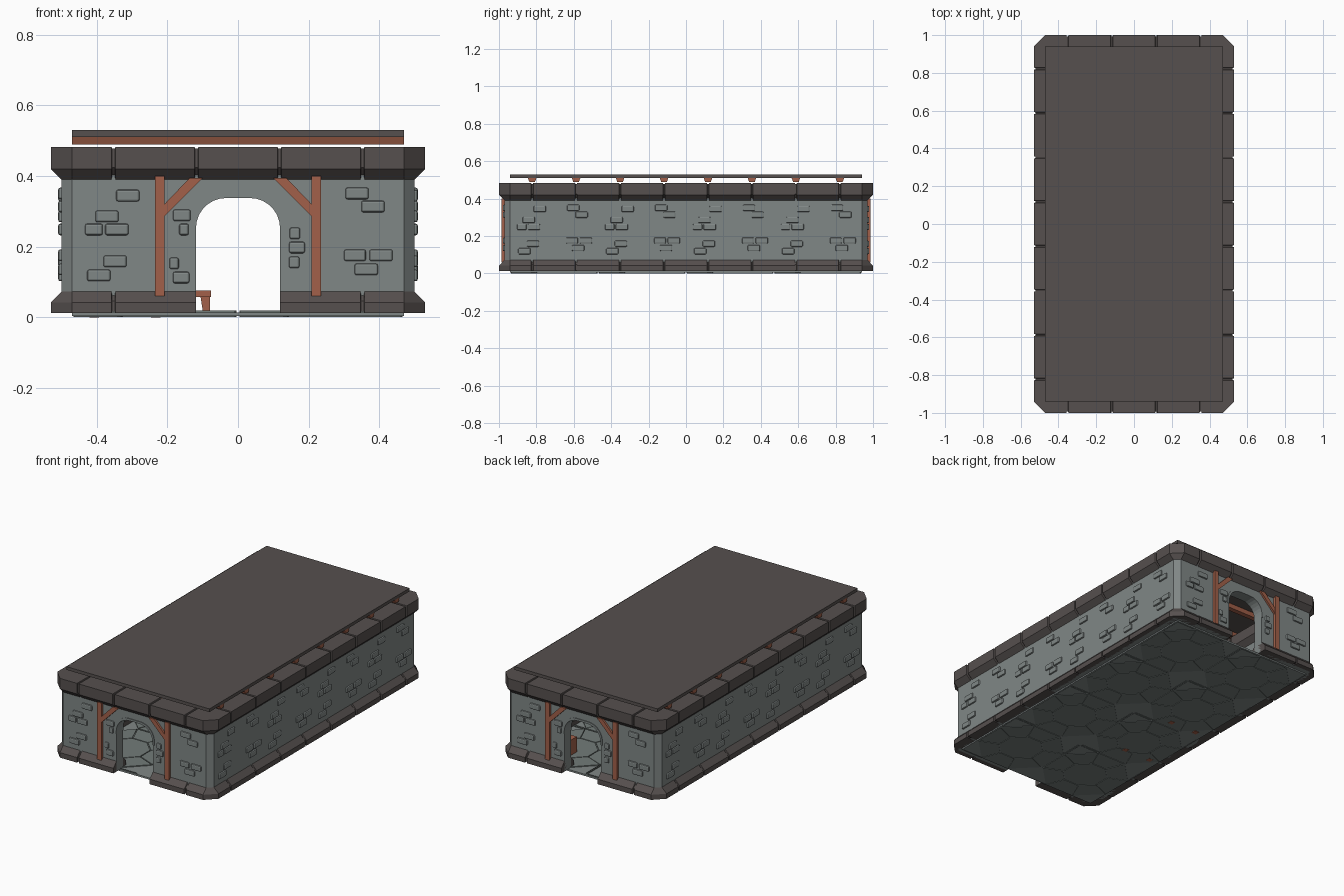
import bpy, bmesh, math

if "Cube" in bpy.data.objects:
    bpy.data.objects.remove(bpy.data.objects["Cube"])

HX, HY, T = 0.47, 0.94, 0.235      # wall centre lines and block pitch


def material(name, r, g, b):
    m = bpy.data.materials.new(name)
    m.diffuse_color = (r, g, b, 1)
    m.use_nodes = True
    m.node_tree.nodes["Principled BSDF"].inputs["Base Color"].default_value = m.diffuse_color
    return m


STONE = material("grey wall stone", 0.216, 0.242, 0.238)
FLOOR = material("floor stone", 0.17, 0.20, 0.19)
TRIM = material("dark trim stone", 0.093, 0.080, 0.077)
WOOD = material("red brown wood", 0.36, 0.118, 0.068)


def finish(name, bm, mat):
    bmesh.ops.recalc_face_normals(bm, faces=bm.faces)
    me = bpy.data.meshes.new(name)
    bm.to_mesh(me)
    bm.free()
    ob = bpy.data.objects.new(name, me)
    bpy.context.collection.objects.link(ob)
    me.materials.append(mat)
    return ob


def prism(bm, pts, lo, hi, axis):
    """Extrude a 2D outline along an axis."""
    def place(u, v, d):
        return {'x': (d, u, v), 'y': (u, d, v), 'z': (u, v, d)}[axis]
    a = [bm.verts.new(place(u, v, lo)) for u, v in pts]
    b = [bm.verts.new(place(u, v, hi)) for u, v in pts]
    bm.faces.new(a)
    bm.faces.new(b[::-1])
    for i in range(len(pts)):
        j = (i + 1) % len(pts)
        bm.faces.new((a[i], b[i], b[j], a[j]))


def rect(u, v, w, h):
    return [(u - w/2, v - h/2), (u + w/2, v - h/2), (u + w/2, v + h/2), (u - w/2, v + h/2)]


def box(bm, x0, x1, y0, y1, z0, z1):
    prism(bm, [(x0, y0), (x1, y0), (x1, y1), (x0, y1)], z0, z1, 'z')


def chamfer(o):
    return max(o, 0.004)


def ring(name, profile, mat, end_joints=(), side_joints=()):
    """Sweep an (offset, z) profile round the room, pinched at block joints."""
    g, depth = 0.006, 0.008
    half = [(lambda o: (-(HX + o - chamfer(o)), -(HY + o)), False)]
    for x in end_joints:
        for dx, pinch in ((-g, False), (-g*0.6, True), (g*0.6, True), (g, False)):
            half.append((lambda o, p=x + dx: (p, -(HY + o)), pinch))
    half.append((lambda o: (HX + o - chamfer(o), -(HY + o)), False))
    half.append((lambda o: (HX + o, -(HY + o - chamfer(o))), False))
    for y in side_joints:
        for dy, pinch in ((-g, False), (-g*0.6, True), (g*0.6, True), (g, False)):
            half.append((lambda o, p=y + dy: (HX + o, p), pinch))
    half.append((lambda o: (HX + o, HY + o - chamfer(o)), False))
    zm = sum(z for _, z in profile) / len(profile)
    bm = bmesh.new()
    loops = []
    for s in (1, -1):
        for f, pinch in half:
            loop = []
            for o, z in profile:
                if pinch:
                    o -= math.copysign(depth, o)
                    z -= math.copysign(depth*0.6, z - zm)
                x, y = f(o)
                loop.append(bm.verts.new((s*x, s*y, z)))
            loops.append(loop)
    n = len(profile)
    for i, a in enumerate(loops):
        b = loops[(i + 1) % len(loops)]
        for k in range(n):
            bm.faces.new((a[k], b[k], b[(k+1) % n], a[(k+1) % n]))
    return finish(name, bm, mat)


def arch(hw, top, r, bottom):
    pts = [(hw, bottom)]
    arc = [(hw - r + r*math.cos(t), top - r + r*math.sin(t))
           for t in (math.pi/2*i/7 for i in range(8))]
    return pts + arc + [(-x, z) for x, z in arc[::-1]] + [(-hw, bottom)]


# Walls, base course and parapet
JS = [T*(i - 3.5) for i in range(8)]
JE = [T*(i - 1.5) for i in range(4)]
walls = ring("walls", [(.03, .012), (.03, .45), (-.03, .45), (-.03, .012)], STONE)
base = ring("base_course", [(.06, .012), (.06, .042), (.03, .073), (-.03, .073), (-.06, .042),
                            (-.06, .012)], TRIM, (JE[0], JE[3]), JS)
ring("parapet", [(.03, .39), (.06, .42), (.06, .483), (-.06, .483), (-.06, .42), (-.03, .39)],
     TRIM, JE, JS)

# Doorways cut through both end walls
bm = bmesh.new()
prism(bm, arch(0.119, 0.338, 0.085, -0.1), -1.2, 1.2, 'y')
cutter = finish("doorway_cutter", bm, STONE)
cutter.hide_render = True
for ob in (walls, base):
    mod = ob.modifiers.new("doorway", 'BOOLEAN')
    mod.object, mod.operation, mod.solver = cutter, 'DIFFERENCE', 'EXACT'
    bpy.context.view_layer.objects.active = ob
    bpy.ops.object.modifier_apply(modifier=mod.name)
bpy.data.objects.remove(cutter)

# Raised stone rim over each doorway
bm = bmesh.new()
inner, outer = arch(0.119, 0.338, 0.085, 0.235), arch(0.130, 0.350, 0.092, 0.235)
for s in (1, -1):
    for i in range(len(inner) - 1):
        prism(bm, [inner[i], outer[i], outer[i+1], inner[i+1]], s*HY - 0.034, s*HY + 0.034, 'y')
finish("doorway_rims", bm, STONE)

# Raised bricks: the same two clusters repeat around the walls (along, height, width)
A = [(.158, .345, .066), (.099, .286, .066), (.062, .249, .05), (.127, .249, .066),
     (.122, .159, .066), (.076, .119, .066)]
B = [(.337, .351, .066), (.382, .314, .066), (.331, .176, .062), (.405, .176, .066),
     (.363, .136, .066)]
DOOR = [(-.159, .289, .05), (-.153, .249, .027), (-.181, .153, .027), (-.161, .113, .047),
        (.161, .238, .03), (.167, .198, .045), (.159, .156, .03)]
ends = [(u - HX, z, w) for u, z, w in A] + B + DOOR
sides = [(u + HX*k - HY, z, w) for k in range(4) for u, z, w in A + B]
bm = bmesh.new()
for s in (1, -1):
    for u, z, w in ends:
        prism(bm, rect(s*u, z, w, 0.033), -s*HY - 0.039, -s*HY + 0.039, 'y')
    for u, z, w in sides:
        prism(bm, rect(s*u, z, w, 0.033), s*HX - 0.039, s*HX + 0.039, 'x')
bricks = finish("wall_bricks", bm, STONE)
bev = bricks.modifiers.new("worn edges", 'BEVEL')
bev.width, bev.segments = 0.006, 2

# Timber posts and braces beside the doorways
bm = bmesh.new()
for s in (1, -1):
    for m in (1, -1):
        prism(bm, rect(m*0.222, 0.23, 0.027, 0.34), s*HY - 0.046, s*HY + 0.046, 'y')
        prism(bm, [(m*x, z) for x, z in ((.209, .285), (.209, .32), (.137, .395), (.10, .395))],
              s*HY - 0.042, s*HY + 0.042, 'y')
finish("door_posts_and_braces", bm, WOOD)

# Roof slab on cross beams
bm = bmesh.new()
box(bm, -HX, HX, -HY, HY, 0.511, 0.53)
finish("roof_slab", bm, TRIM)
bm = bmesh.new()
for y in JS:
    prism(bm, [(y - .015, .489), (y + .015, .489), (y + .023, .511), (y - .023, .511)],
          -HX, HX, 'x')
finish("roof_beams", bm, WOOD)

# Floor: grout bed with flagstones, an octagon in each of the 2 x 4 squares
bm = bmesh.new()
box(bm, -HX, HX, -HY, HY, 0.004, 0.014)
finish("floor_bed", bm, STONE)
bm = bmesh.new()
H, R = 0.232, 0.13
for i in range(2):
    for j in range(4):
        cx, cy = (i - 0.5)*HX, (j - 1.5)*HX
        ang = [math.radians(22.5 + 45*k) for k in range(8)]
        octo = [(R*math.cos(a), R*math.sin(a)) for a in ang]
        edge = [(H*x/max(abs(x), abs(y)), H*y/max(abs(x), abs(y))) for x, y in octo]
        stones = [[(x*0.97, y*0.97) for x, y in octo]]
        for k in range(8):
            n = (k + 1) % 8
            p = [octo[k], edge[k], edge[n], octo[n]]
            if k % 2:      # corner stones reach into the square's corner
                mx, my = edge[k][0] + edge[n][0], edge[k][1] + edge[n][1]
                p.insert(2, (math.copysign(H, mx), math.copysign(H, my)))
            gx, gy = sum(q[0] for q in p)/len(p), sum(q[1] for q in p)/len(p)
            stones.append([(gx + (x - gx)*0.97, gy + (y - gy)*0.97) for x, y in p])
        for p in stones:
            prism(bm, [(cx + x, cy + y) for x, y in p], 0.001, 0.019, 'z')
finish("floor_flagstones", bm, FLOOR)

# Furniture: table, bench and crate
bm = bmesh.new()
box(bm, -0.425, -0.215, -0.40, 0.10, 0.125, 0.145)
for x in (-0.407, -0.233):
    for y in (-0.35, 0.05):
        box(bm, x - .014, x + .014, y - .014, y + .014, 0, 0.125)
finish("table", bm, WOOD)
bm = bmesh.new()
box(bm, -0.120, -0.076, -0.37, 0.07, 0.058, 0.076)
for y in (-0.32, 0.02):
    prism(bm, [(-.099, .015), (-.080, .015), (-.079, .058), (-.106, .058)], y - .012, y + .012, 'y')
finish("bench", bm, WOOD)
bm = bmesh.new()
box(bm, 0.20, 0.32, 0.74, 0.84, 0.019, 0.11)
finish("crate", bm, WOOD)
